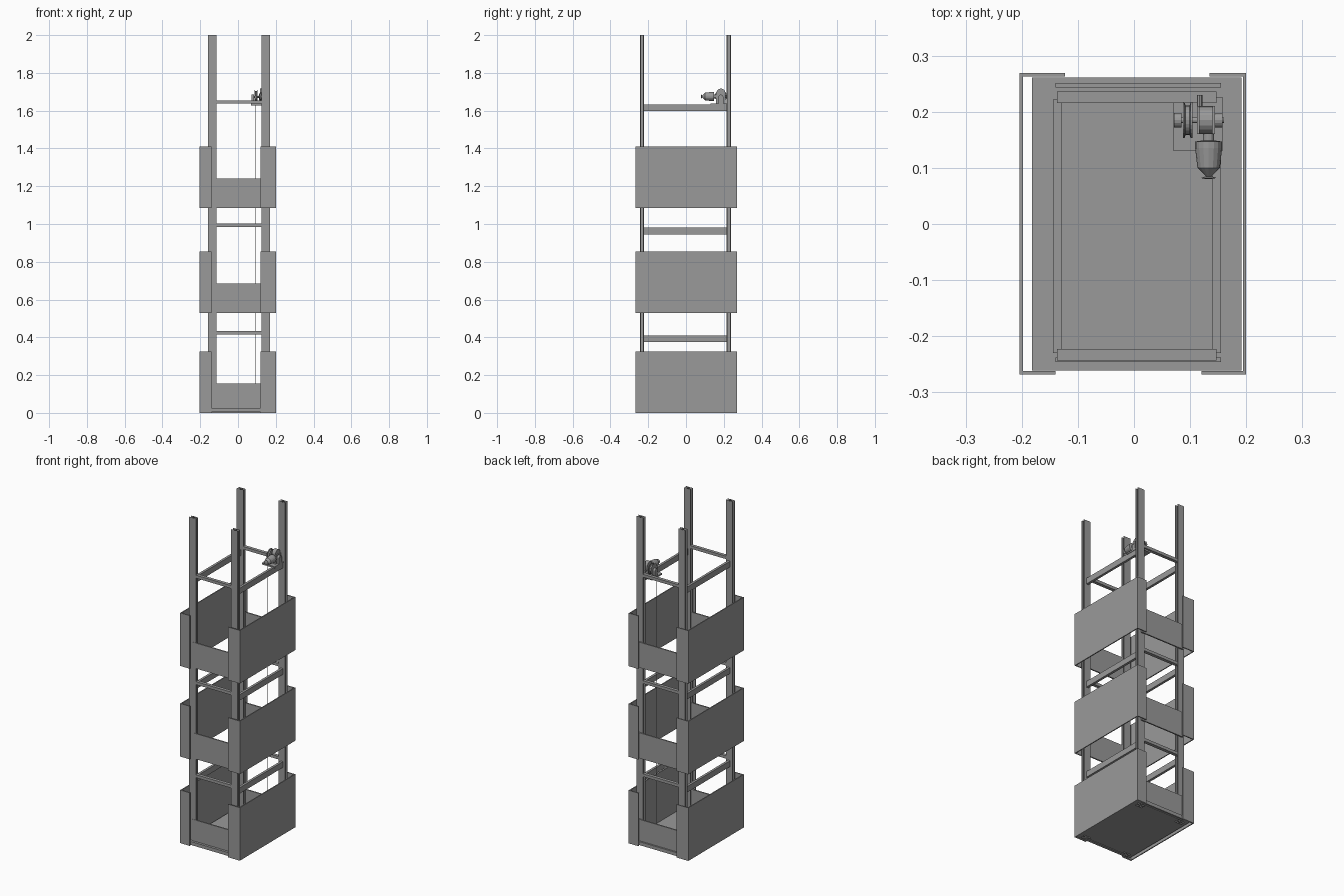
import bpy, bmesh, math
from mathutils import Matrix

cube = bpy.data.objects.get("Cube")
if cube:
    bpy.data.objects.remove(cube)

steel = bpy.data.materials.new("steel_grey")
steel.use_nodes = True
GREY = (0.32, 0.32, 0.32, 1)
steel.diffuse_color = GREY
steel.node_tree.nodes["Principled BSDF"].inputs["Base Color"].default_value = GREY


def finish(name, bm):
    bmesh.ops.recalc_face_normals(bm, faces=bm.faces)
    mesh = bpy.data.meshes.new(name)
    bm.to_mesh(mesh)
    bm.free()
    mesh.materials.append(steel)
    ob = bpy.data.objects.new(name, mesh)
    bpy.context.collection.objects.link(ob)
    return ob


def box(name, x, y, z):
    """Box from (low, high) pairs on each axis."""
    bm = bmesh.new()
    bmesh.ops.create_cube(bm, size=1)
    for v in bm.verts:
        v.co = [lo + (c + 0.5) * (hi - lo) for c, (lo, hi) in zip(v.co, (x, y, z))]
    return finish(name, bm)


def prism(name, outline, z0, z1, capped=True):
    """Extrude an xy outline upwards."""
    bm = bmesh.new()
    low = [bm.verts.new((x, y, z0)) for x, y in outline]
    high = [bm.verts.new((x, y, z1)) for x, y in outline]
    for i in range(len(low)):
        j = (i + 1) % len(low)
        bm.faces.new((low[i], low[j], high[j], high[i]))
    if capped:
        bm.faces.new(low)
        bm.faces.new(high)
    return finish(name, bm)


def lathe(name, profile, center, axis, sides=16):
    """Stack of rings (radius, offset) along the X or Y axis."""
    bm = bmesh.new()
    rings = []
    for r, t in profile:
        ring = []
        for i in range(sides):
            a = math.tau * i / sides
            u, w = r * math.cos(a), r * math.sin(a)
            ring.append(bm.verts.new((t, u, w) if axis == "X" else (u, t, w)))
        rings.append(ring)
    for a, b in zip(rings, rings[1:]):
        for i in range(sides):
            j = (i + 1) % sides
            bm.faces.new((a[i], a[j], b[j], b[i]))
    bm.faces.new(rings[0])
    bm.faces.new(rings[-1])
    bm.transform(Matrix.Translation(center))
    return finish(name, bm)


# Four I-section posts, open at the ends
POST_X = {"right": -0.137, "left": 0.147}
POST_Y = {"front": -0.233, "back": 0.226}
HALF_W, HALF_D, WEB, FLANGE = 0.0225, 0.0115, 0.004, 0.005
inner = HALF_D - FLANGE
quarter = [(HALF_W, HALF_D), (HALF_W, inner), (WEB, inner)]
half = quarter + [(x, -y) for x, y in reversed(quarter)]
section = half + [(-x, -y) for x, y in half]
for side, px in POST_X.items():
    for end, py in POST_Y.items():
        prism(f"{end}_{side}_post", [(px + x, py + y) for x, y in section], 0, 2, False)

# Cross beams tying the posts together at three heights
for level, z in enumerate((0.375, 0.945, 1.597), 1):
    for side, px in POST_X.items():
        box(f"{side}_side_beam_{level}", (px - 0.007, px + 0.008),
            (-0.23, 0.222), (z, z + 0.036))
    for end, py in POST_Y.items():
        box(f"{end}_beam_{level}", (-0.137, 0.147),
            (py - 0.01, py + 0.01), (z + 0.04, z + 0.058))

# Wrapped side walls and low end plates on each landing
T = 0.006
for level, z in enumerate((0, 0.53, 1.085), 1):
    for side, s, x_out, front_lip, back_lip in (
            ("right", 1, -0.204, -0.14, -0.123), ("left", -1, 0.2, 0.12, 0.135)):
        x_in = x_out + s * T
        wall = [(front_lip, -0.268), (x_out, -0.268), (x_out, 0.269), (back_lip, 0.269),
                (back_lip, 0.269 - T), (x_in, 0.269 - T), (x_in, T - 0.268),
                (front_lip, T - 0.268)]
        prism(f"{side}_wall_{level}", wall, z, z + 0.325)
    for end, y in (("front", -0.242), ("back", 0.247)):
        box(f"{end}_plate_{level}", (-0.14, 0.155), (y - 0.004, y + 0.004), (z, z + 0.156))

# Floor of the lowest landing
box("floor", (-0.182, 0.192), (-0.261, 0.261), (0.004, 0.025))

# Hoist base, drum shaft, pulley and bearings
box("hoist_base", (0.07, 0.158), (0.13, 0.226), (1.628, 1.637))
lathe("drum_shaft", [(0.005, 0.072), (0.005, 0.16)], (0, 0.185, 1.672), "X")
for name, x in (("outer_bearing", 0.15), ("inner_bearing", 0.077)):
    box(name + "_stand", (x - 0.006, x + 0.008), (0.172, 0.198), (1.637, 1.672))
    lathe(name, [(0.013, x - 0.006), (0.013, x + 0.008)], (0, 0.185, 1.672), "X")
lathe("pulley", [(0.032, 0.087), (0.032, 0.09), (0.026, 0.092), (0.026, 0.099),
                 (0.032, 0.101), (0.032, 0.104)], (0, 0.185, 1.677), "X", 24)

# Gearbox with its round housing
box("gearbox", (0.112, 0.144), (0.16, 0.21), (1.637, 1.69))
lathe("gearbox_housing", [(0.024, 0.116), (0.024, 0.14)], (0, 0.185, 1.693), "X")
lathe("gearbox_plug", [(0.005, 0.21), (0.005, 0.23)], (0.117, 0, 1.675), "Y", 8)

# Motor with a tapered tail
lathe("motor", [(0.004, 0.08), (0.014, 0.082), (0.005, 0.085), (0.014, 0.094),
                (0.02, 0.1), (0.024, 0.135), (0.024, 0.147), (0.01, 0.149),
                (0.01, 0.162)], (0.133, 0, 1.675), "Y")

# Lifting cable
box("cable", (0.0895, 0.0915), (0.154, 0.1545), (0.025, 1.677))
